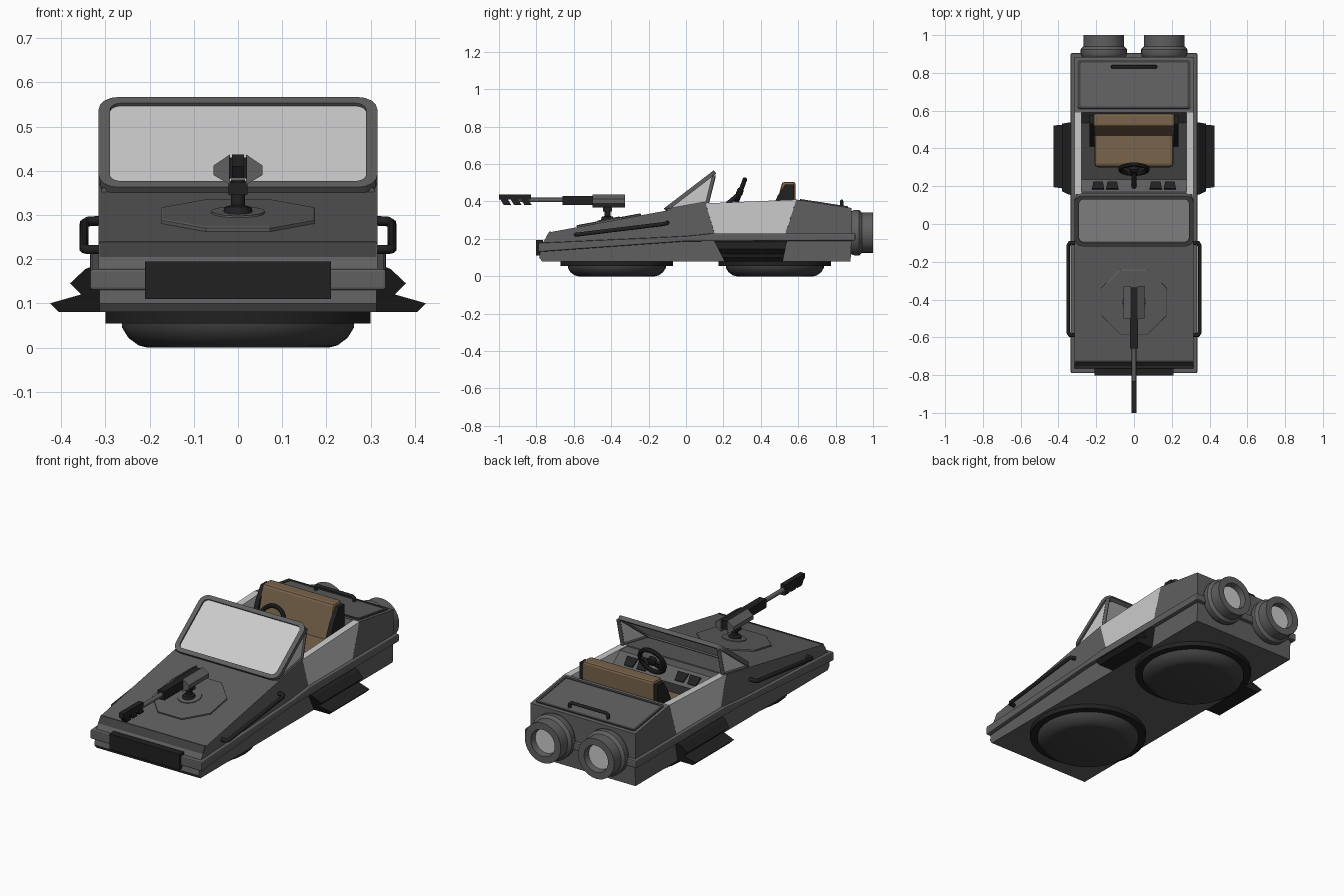
import bpy, bmesh, math
from mathutils import Matrix, Vector

if "Cube" in bpy.data.objects:
    bpy.data.objects.remove(bpy.data.objects["Cube"])


def material(name, r, g, b):
    m = bpy.data.materials.new(name)
    m.diffuse_color = (r, g, b, 1)
    m.use_nodes = True
    m.node_tree.nodes["Principled BSDF"].inputs["Base Color"].default_value = m.diffuse_color
    return m


GREY = material("body grey", .115, .115, .115)
DARK = material("dark grey", .05, .05, .05)
BLACK = material("black", .015, .015, .015)
LIGHT = material("light grey", .6, .6, .6)
BROWN = material("seat brown", .19, .125, .07)

# axis maps: 2D profile + depth -> 3D
YZ = Matrix(((0, 0, 1, 0), (1, 0, 0, 0), (0, 1, 0, 0), (0, 0, 0, 1)))
XZ = Matrix(((1, 0, 0, 0), (0, 0, 1, 0), (0, 1, 0, 0), (0, 0, 0, 1)))


def build(name, verts, faces, mat, M=Matrix(), bevel=0, smooth=False):
    bm = bmesh.new()
    vs = [bm.verts.new(M @ Vector(v)) for v in verts]
    for f in faces:
        bm.faces.new([vs[i] for i in f])
    bmesh.ops.remove_doubles(bm, verts=bm.verts, dist=1e-5)
    bmesh.ops.recalc_face_normals(bm, faces=bm.faces)
    me = bpy.data.meshes.new(name)
    bm.to_mesh(me)
    bm.free()
    ob = bpy.data.objects.new(name, me)
    bpy.context.collection.objects.link(ob)
    me.materials.append(mat)
    if bevel:
        b = ob.modifiers.new("bevel", 'BEVEL')
        b.width, b.segments = bevel, 2
    if smooth:
        bpy.ops.object.select_all(action='DESELECT')
        ob.select_set(True)
        bpy.context.view_layer.objects.active = ob
        bpy.ops.object.shade_smooth_by_angle(angle=math.radians(35))
    return ob


def prism(name, pts, a, b, mat, M=YZ, bevel=0):
    n = len(pts)
    verts = [(*p, a) for p in pts] + [(*p, b) for p in pts]
    faces = [range(n), range(n, 2 * n)]
    faces += [(i, (i + 1) % n, n + (i + 1) % n, n + i) for i in range(n)]
    return build(name, verts, faces, mat, M, bevel)


def box(name, x, y, z, mat, bevel=0):
    return prism(name, [(y[0], z[0]), (y[1], z[0]), (y[1], z[1]), (y[0], z[1])],
                 x[0], x[1], mat, YZ, bevel)


def lathe(name, prof, n, mat, M=Matrix(), turn=0, smooth=True):
    verts = [(r * math.cos(turn + math.tau * i / n), r * math.sin(turn + math.tau * i / n), h)
             for r, h in prof for i in range(n)]
    faces = [(k * n + i, k * n + (i + 1) % n, (k + 1) * n + (i + 1) % n, (k + 1) * n + i)
             for k in range(len(prof) - 1) for i in range(n)]
    faces += [range(n), range(len(verts) - n, len(verts))]
    return build(name, verts, faces, mat, M, 0, smooth)


def rounded(w, h, r, k=5):
    out = []
    for q, (sx, sy) in enumerate(((1, 1), (-1, 1), (-1, -1), (1, -1))):
        for i in range(k):
            a = math.pi / 2 * (q + i / (k - 1))
            out.append((sx * (w - r) + r * math.cos(a), sy * (h - r) + r * math.sin(a)))
    return out


def ring(name, outer, inner, a, b, mat, M):
    n = len(outer)
    verts = [(*p, t) for l, t in ((outer, a), (outer, b), (inner, b), (inner, a)) for p in l]
    faces = [(k * n + i, k * n + (i + 1) % n, (k + 1) % 4 * n + (i + 1) % n, (k + 1) % 4 * n + i)
             for k in range(4) for i in range(n)]
    return build(name, verts, faces, mat, M)


def tube(name, path, r, mat):
    c = bpy.data.curves.new(name, 'CURVE')
    c.dimensions, c.bevel_depth, c.bevel_resolution, c.use_fill_caps = '3D', r, 2, True
    s = c.splines.new('POLY')
    s.points.add(len(path) - 1)
    for p, q in zip(s.points, path):
        p.co = (*q, 1)
    ob = bpy.data.objects.new(name, c)
    bpy.context.collection.objects.link(ob)
    c.materials.append(mat)
    bpy.ops.object.select_all(action='DESELECT')
    ob.select_set(True)
    bpy.context.view_layer.objects.active = ob
    bpy.ops.object.convert(target='MESH')


def place(loc, pitch):
    return Matrix.Translation(loc) @ Matrix.Rotation(pitch, 4, 'X')


# hull, belt, hood and rear body
prism("lower_hull", [(-.77, .08), (.88, .08), (.885, .2), (0, .2), (-.775, .155), (-.785, .1)],
      -.313, .313, GREY)
prism("belt", [(-.79, .13), (-.79, .178), (0, .215), (.14, .23), (.905, .23), (.905, .19), (0, .187)],
      -.335, .335, GREY, YZ, .006)
prism("hood", [(-.775, .165), (-.73, .235), (-.11, .35), (.105, .39), (.155, .22), (0, .2)],
      -.315, .315, GREY)
prism("rear_body", [(.53, .22), (.59, .41), (.885, .365), (.885, .21)], -.315, .315, GREY)
prism("hood_front_strip", [(-.752, .205), (-.73, .239), (-.722, .24), (-.722, .23)], -.313, .313, DARK)
box("front_bumper", (-.21, .21), (-.803, -.765), (.11, .195), BLACK)
box("cockpit_floor", (-.28, .28), (.13, .56), (.225, .234), DARK)

# hover pads with dark collars
for tag, y in (("front", -.37), ("rear", .475)):
    T = Matrix.Translation((0, y, 0))
    lathe(tag + "_hover_pad", [(.205, 0), (.225, .005), (.248, .022), (.262, .045), (.262, .058)],
          32, DARK, T)
    lathe(tag + "_pad_collar", [(.3, .055), (.3, .082)], 32, BLACK, T)

# dashboard and its panels
prism("dashboard", [(.1, .385), (.17, .388), (.235, .33), (.2, .23), (.14, .23)], -.28, .28, GREY)
D = place((0, .203, .36), -math.atan2(.058, .065))
for x in (-.19, -.115, .115, .19):
    prism("dash_panel", [(x - .032, -.025), (x + .032, -.025), (x + .025, .025), (x - .025, .025)],
          -.002, .006, BLACK, D)

# steering wheel
W = place((0, .29, .45), math.radians(-110))
prof = [(.072 + .012 * math.cos(a * math.tau / 8), .012 * math.sin(a * math.tau / 8)) for a in range(8)]
n = 24
build("steering_wheel",
      [(r * math.cos(math.tau * i / n), r * math.sin(math.tau * i / n), h) for r, h in prof for i in range(n)],
      [(k * n + i, k * n + (i + 1) % n, (k + 1) % 8 * n + (i + 1) % n, (k + 1) % 8 * n + i)
       for k in range(8) for i in range(n)], BLACK, W, 0, True)
tube("steering_column", [(0, .295, .45), (0, .19, .36)], .012, BLACK)
tube("wheel_spokes", [W @ Vector((-.07, 0, 0)), W @ Vector((.07, 0, 0))], .008, BLACK)
lathe("wheel_hub", [(.012, -.02), (.025, -.01), (.025, .01), (.012, .015)], 12, BLACK, W)

# seat
box("seat_cushion", (-.21, .21), (.3, .5), (.23, .33), BROWN, .02)
prism("seat_back", [(.46, .3), (.515, .505), (.585, .505), (.585, .3)], -.215, .215, BROWN, YZ, .012)

# mirrored side parts
S0, S1 = Vector((-.105, .353)), Vector((.148, .545))
for s, tag in ((1, "right"), (-1, "left")):
    prism(tag + "_door", [(.105, .39), (.155, .222), (.53, .222), (.59, .41)], s * .278, s * .315, LIGHT)
    prism(tag + "_seat_side", [(.41, .26), (.49, .43), (.53, .49), (.578, .49), (.578, .26)],
          s * .21, s * .235, BLACK)
    # stepped footboard, ends slanting inward towards the bottom
    step = [(.31, .19), (.345, .178), (.38, .145), (.355, .12), (.425, .1), (.405, .08), (.31, .08)]
    ends = [(.15 + (.19 - z) * .5, .54 - (.19 - z) * .2) for x, z in step]
    k = len(step)
    build(tag + "_footboard",
          [(s * x, e[j], z) for j in (0, 1) for (x, z), e in zip(step, ends)],
          [range(k), range(k, 2 * k)] + [(i, (i + 1) % k, k + (i + 1) % k, k + i) for i in range(k)], BLACK)
    # hand rail beside the hood
    tube(tag + "_rail", [(s * .31, -.1, .287), (s * .34, -.1, .285), (s * .348, -.115, .28),
                         (s * .348, -.575, .224), (s * .34, -.588, .222), (s * .31, -.588, .222)], .011, BLACK)
    # windshield side window and rear strut
    prism(tag + "_side_glass", [(-.1, .355), (.148, .545), (.11, .39)], s * .298, s * .304, LIGHT)
    tube(tag + "_windshield_strut", [(s * .301, .15, .54), (s * .301, .112, .385)], .01, GREY)
    tube(tag + "_window_sill", [(s * .301, -.1, .355), (s * .301, .112, .393)], .008, GREY)
    # engine nozzle with glowing disc
    E = Matrix.Translation((s * .16, 0, .233)) @ Matrix.Rotation(-math.pi / 2, 4, 'X')
    lathe(tag + "_engine", [(.1, .87), (.115, .885), (.122, .9), (.122, .925), (.108, .94), (.108, 1.0),
                            (.072, 1.0), (.066, .965)], 32, GREY, E)
    lathe(tag + "_engine_glow", [(.068, .96), (.068, .968)], 32, LIGHT, E)

# windshield: rounded frame around the pane
v = Vector((0, .255, .195)).normalized()
u = Vector((1, 0, 0))
F = Matrix((u, v, u.cross(v))).transposed().to_4x4()
F.translation = (0, .022, .456)
ring("windshield_frame", rounded(.315, .168, .045), rounded(.29, .145, .025), -.011, .011, GREY, F)
prism("windshield_glass", rounded(.293, .148, .028), -.003, .003, LIGHT, F)

# trunk lid and handle
L = place((0, .738, .3875), -math.atan2(.045, .295))
ring("trunk_lid_frame", rounded(.298, .13, .008, 2), rounded(.284, .117, .006, 2), -.003, .006, DARK, L)
prism("trunk_lid", rounded(.284, .117, .006, 2), -.003, .003, GREY, L)
tube("trunk_handle", [(-.115, .832, .37), (-.115, .832, .395), (-.105, .832, .402),
                      (.105, .832, .402), (.115, .832, .395), (.115, .832, .37)], .009, BLACK)

# octagonal turret plate on the hood
P = place((0, -.412, .294), math.atan2(.115, .62))
lathe("turret_plate", [(.189, -.01), (.189, .008), (.184, .011)], 8, GREY, P, math.pi / 8, False)
lathe("turret_disc", [(.062, .005), (.06, .015)], 24, GREY, P)
lathe("gun_post", [(.035, .3), (.03, .318), (.016, .322), (.016, .38)], 12, BLACK,
      Matrix.Translation((0, -.42, 0)))

# gun
box("gun_cradle", (-.022, .022), (-.445, -.395), (.345, .375), BLACK)
box("gun_core", (-.02, .02), (-.66, -.335), (.382, .43), BLACK)
for s in (1, -1):
    prism("gun_side_plate", [(s * .018, .437), (s * .055, .412), (s * .055, .39), (s * .018, .368)],
          -.5, -.327, GREY, XZ)
lathe("gun_barrel", [(.012, .64), (.012, .9)], 12, GREY,
      Matrix.Translation((0, 0, .408)) @ Matrix.Rotation(math.pi / 2, 4, 'X'))
box("muzzle_top", (-.014, .014), (-1, -.83), (.41, .437), BLACK)
for i in range(3):
    y = -.995 + i * .055
    prism("muzzle_fin", [(y, .415), (y + .04, .415), (y + .06, .382), (y + .02, .382)], -.014, .014, BLACK)
